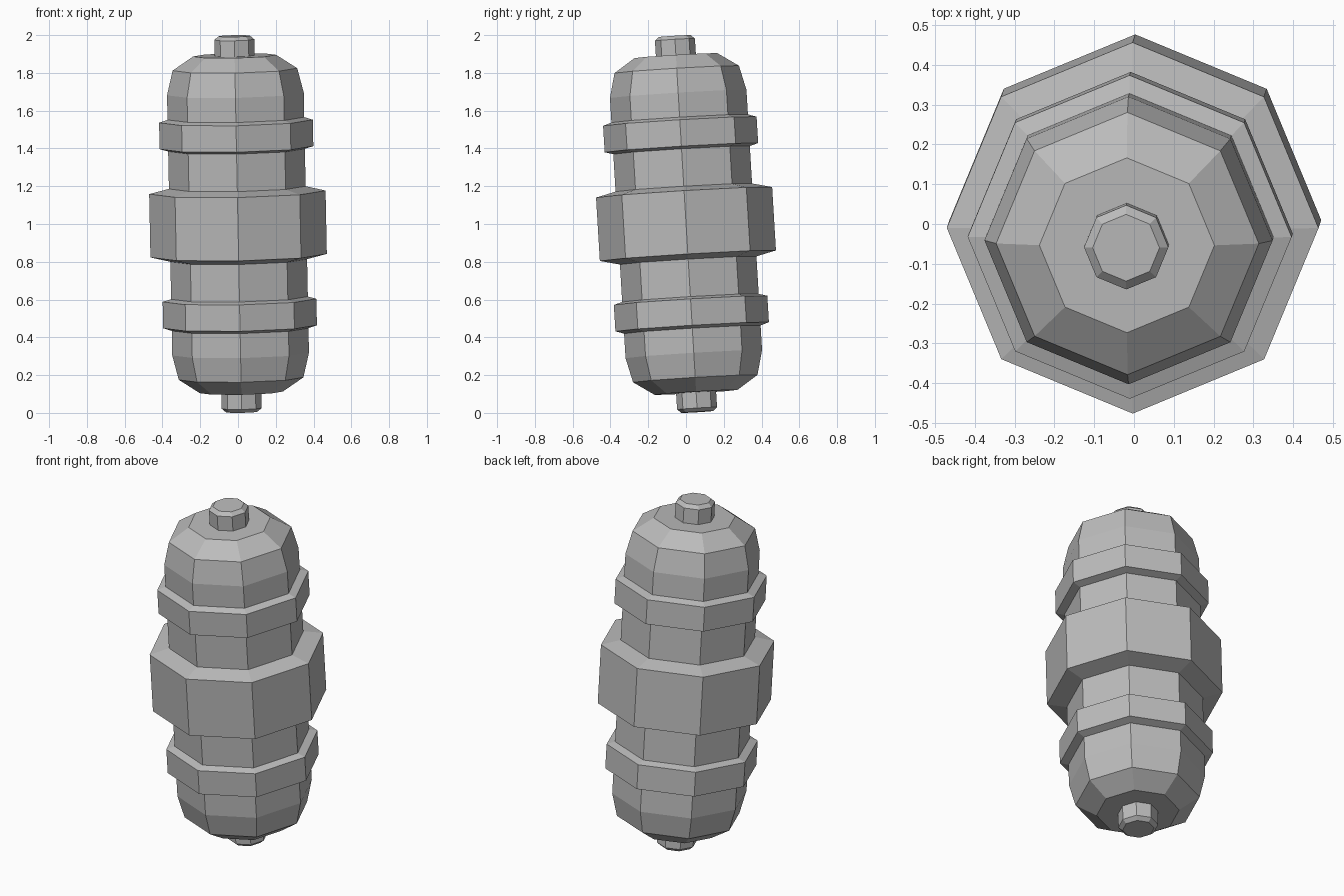
import bpy, bmesh, math
from mathutils import Matrix, Vector

if "Cube" in bpy.data.objects:
    bpy.data.objects.remove(bpy.data.objects["Cube"], do_unlink=True)

SIDES = 8
AXIS = Vector((-0.02, -0.06, 1.0)).normalized()
TILT = Matrix.Translation((0, 0, 1)) @ Vector((0, 0, 1)).rotation_difference(AXIS).to_matrix().to_4x4()

grey = bpy.data.materials.new("plain_grey")
grey.use_nodes = True
GREY = (0.5, 0.5, 0.5, 1)
grey.diffuse_color = GREY
grey.node_tree.nodes["Principled BSDF"].inputs["Base Color"].default_value = GREY


def turned(name, profile):
    """Closed eight-sided solid from (radius, height along the axis) pairs, bottom to top."""
    bm = bmesh.new()
    rings = []
    for r, h in profile:
        angles = [math.tau * i / SIDES for i in range(SIDES)]
        rings.append([bm.verts.new((r * math.cos(a), r * math.sin(a), h)) for a in angles])
    for low, high in zip(rings, rings[1:]):
        for i in range(SIDES):
            j = (i + 1) % SIDES
            bm.faces.new((low[i], low[j], high[j], high[i]))
    bm.faces.new(rings[0][::-1])
    bm.faces.new(rings[-1])
    bm.transform(TILT)
    mesh = bpy.data.meshes.new(name)
    bm.to_mesh(mesh)
    bm.free()
    mesh.materials.append(grey)
    obj = bpy.data.objects.new(name, mesh)
    bpy.context.collection.objects.link(obj)
    return obj


def flipped(profile):
    return [(r, -h) for r, h in reversed(profile)]


# Capsule body with rounded ends
dome = [(0.362, 0.69), (0.33, 0.82), (0.22, 0.893)]
turned("body", flipped(dome) + dome)

# Wide middle band
edge = [(0.467, 0.168), (0.355, 0.195)]
turned("middle_band", flipped(edge) + edge)

# Narrow bands and end nuts, mirrored top to bottom
band = [(0.355, 0.39), (0.407, 0.405), (0.407, 0.545), (0.355, 0.562)]
nut = [(0.106, 0.87), (0.106, 0.978), (0.084, 0.997)]
for label, side in (("upper", lambda p: p), ("lower", flipped)):
    turned(label + "_band", side(band))
    turned(label + "_nut", side(nut))
